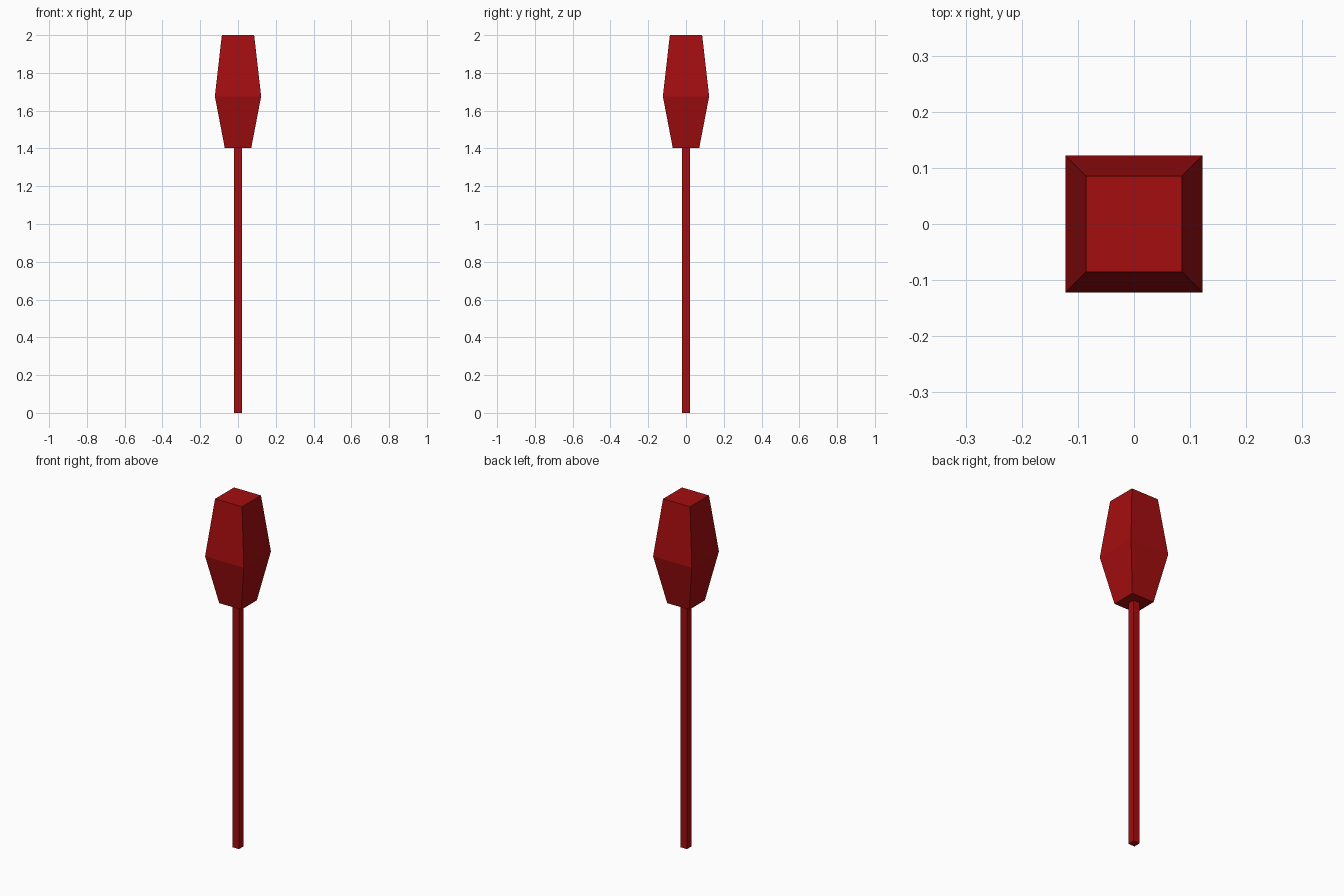
import bpy, bmesh

if "Cube" in bpy.data.objects:
    bpy.data.objects.remove(bpy.data.objects["Cube"])

red = bpy.data.materials.new("dark_red")
red.diffuse_color = (0.37, 0.004, 0.005, 1)
red.use_nodes = True
red.node_tree.nodes["Principled BSDF"].inputs["Base Color"].default_value = red.diffuse_color


def square_loft(name, sections):
    """Loft square cross-sections given as (height, half width), capped at both ends."""
    bm = bmesh.new()
    rings = [[bm.verts.new((sx * h, sy * h, z))
              for sx, sy in ((-1, -1), (1, -1), (1, 1), (-1, 1))]
             for z, h in sections]
    for low, high in zip(rings, rings[1:]):
        for i in range(4):
            j = (i + 1) % 4
            bm.faces.new((low[i], low[j], high[j], high[i]))
    bm.faces.new(rings[0][::-1])
    bm.faces.new(rings[-1])
    mesh = bpy.data.meshes.new(name)
    bm.to_mesh(mesh)
    bm.free()
    mesh.materials.append(red)
    obj = bpy.data.objects.new(name, mesh)
    bpy.context.collection.objects.link(obj)
    return obj


# Thin square stem
square_loft("stem", [(0, 0.02), (1.402, 0.02)])

# Bulging faceted head
square_loft("head", [(1.402, 0.07), (1.676, 0.1225), (2.0, 0.0855)])
